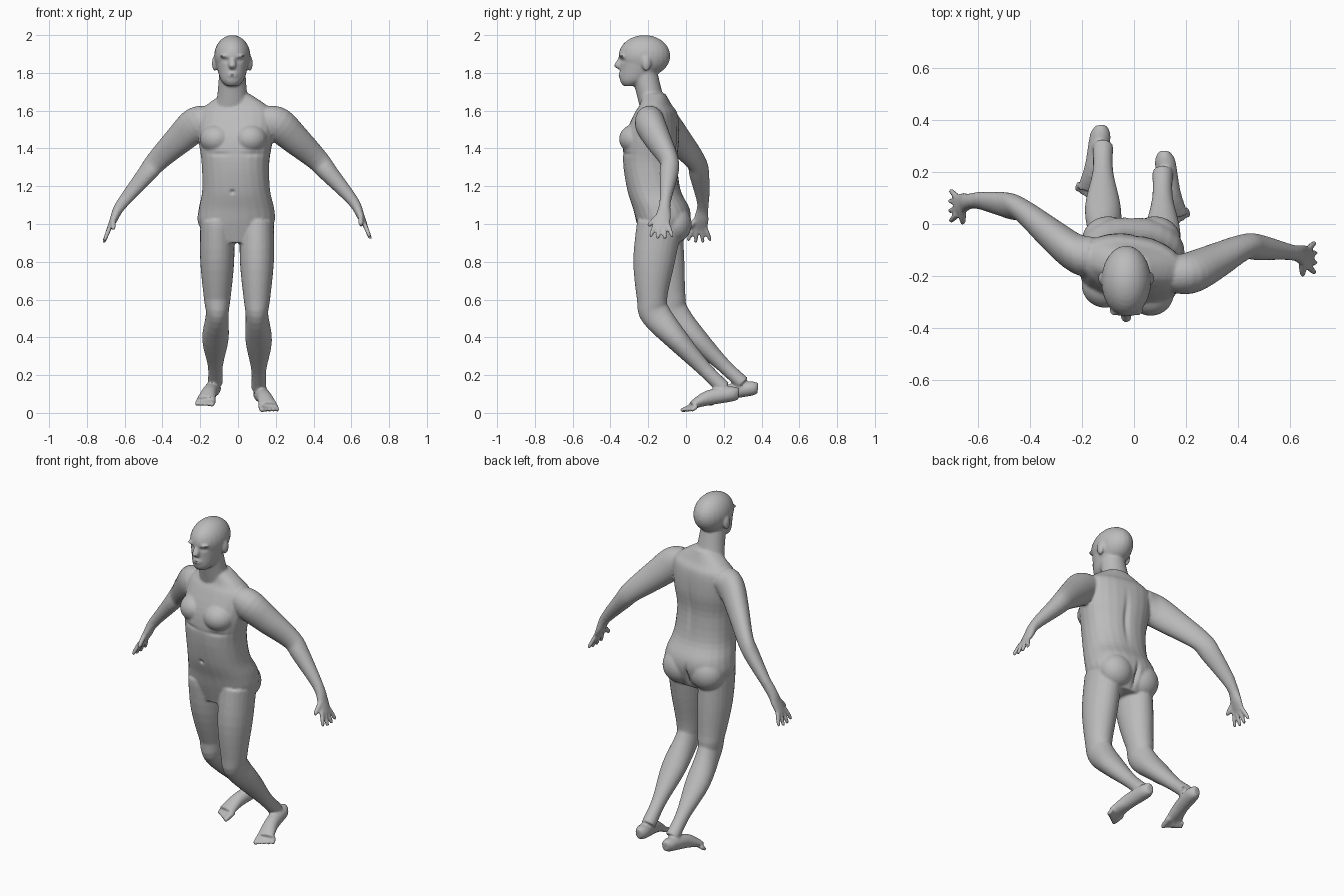
import bpy
import bmesh
import math
from mathutils import Vector, Matrix

cube = bpy.data.objects.get("Cube")
if cube:
    bpy.data.objects.remove(cube, do_unlink=True)

bm = bmesh.new()
X, Y, Z = Vector((1, 0, 0)), Vector((0, 1, 0)), Vector((0, 0, 1))
body_x, head_x = -.01, -.03


def clamp(value):
    return max(0, min(1, value))


# Warps that pose a part
def keep(point):
    return point


def twist(point):
    """Turn the chest so that the right shoulder lies further back."""
    pivot = Vector((body_x, -.17, 0))
    angle = -math.radians(10) * clamp((point.z - 1) / .3)
    return Matrix.Rotation(angle, 3, "Z") @ (point - pivot) + pivot


def right_leg(point):
    back = .1 * clamp((1 - point.z) / .4)
    lift = .03 * clamp((.5 - point.z) / .4)
    return Vector((body_x - point.x, point.y + back, point.z + lift))


def right_arm(point):
    back = .07 + .13 * clamp((point.x - .2) / .4)
    drop = .02 * clamp((point.x - .3) / .3)
    return Vector((body_x - point.x, point.y + back, point.z - drop))


# Shape helpers
def flowing(rows, steps=4):
    """Fill in rings on a smooth curve through the given ones."""
    rows = [Vector(row) for row in rows]
    padded = [rows[0], *rows, rows[-1]]
    result = []
    for before, start, end, after in zip(padded, padded[1:], padded[2:], padded[3:]):
        leave, arrive = (end - before) / 2, (after - start) / 2
        for step in range(steps):
            t = step / steps
            rise = t * t * (3 - 2 * t)
            result.append(start * (1 - rise) + end * rise
                          + leave * (t * (1 - t) ** 2) - arrive * (t * t * (1 - t)))
    return result + [rows[-1]]


def loft(rows, side, warp=keep, power=2, level=False, count=24):
    """Skin a row of rings given as centre x, y, z and two radii."""
    rings = flowing(rows)
    centres = [Vector(ring[:3]) for ring in rings]
    loops = []
    for i, (centre, ring) in enumerate(zip(centres, rings)):
        ahead = centres[min(i + 1, len(rings) - 1)]
        behind = centres[max(i - 1, 0)]
        along = Z if level else (ahead - behind).normalized()
        across = (side - along * side.dot(along)).normalized()
        depth = along.cross(across)
        loop = []
        for k in range(count):
            angle = math.tau * k / count
            c, s = math.cos(angle), math.sin(angle)
            c = math.copysign(abs(c) ** (2 / power), c)
            s = math.copysign(abs(s) ** (2 / power), s)
            point = centre + across * (c * ring[3]) + depth * (s * ring[4])
            loop.append(bm.verts.new(warp(point)))
        loops.append(loop)
    for low, high in zip(loops, loops[1:]):
        for k in range(count):
            j = (k + 1) % count
            bm.faces.new((low[k], low[j], high[j], high[k]))
    bm.faces.new(loops[0][::-1])
    bm.faces.new(loops[-1])


def column(x, rows, warp=keep, power=2):
    """An upright loft of level rings given as y, z and two radii."""
    loft([(x, *row) for row in rows], X, warp, power, level=True)


def ball(centre, radii, warp=keep):
    made = bmesh.ops.create_uvsphere(bm, u_segments=24, v_segments=16, radius=1)
    for vert in made["verts"]:
        vert.co = warp(Vector(centre) + Vector(radii) * vert.co)


def digit(base, reach, radius, side, warp):
    """A finger or toe that narrows to a rounded end."""
    rings = []
    for t, scale in ((0, 1), (.5, 1), (.9, .8), (1, .4)):
        rings.append((*(base + reach * t), radius * scale, radius * scale))
    loft(rings, side, warp, count=12)


# Torso, from crotch to collar
column(body_x, [(-.13, .9, .13, .1),
                (-.12, 1, .2, .14),
                (-.13, 1.08, .2, .15),
                (-.17, 1.18, .18, .14),
                (-.19, 1.33, .18, .14),
                (-.18, 1.46, .2, .14),
                (-.16, 1.58, .2, .11),
                (-.16, 1.63, .16, .08),
                (-.17, 1.69, .07, .06)], twist, 2.3)
for s in (-1, 1):
    ball((body_x + s * .09, -.25, 1.45), (.09, .09, .08), twist)
    ball((body_x + s * .09, -.06, 1), (.1, .09, .1))

# Neck, jaw and skull
column(head_x, [(-.16, 1.6, .1, .08),
                (-.19, 1.68, .08, .07),
                (-.22, 1.8, .07, .07)])
column(head_x, [(-.3, 1.73, .03, .03),
                (-.27, 1.76, .06, .08),
                (-.24, 1.82, .08, .11),
                (-.23, 1.87, .09, .12)])
ball((head_x, -.22, 1.89), (.096, .137, .11))

# Nose, lips, brows and ears
column(head_x, [(-.34, 1.89, .01, .01),
                (-.36, 1.84, .02, .02),
                (-.35, 1.82, .01, .01)])
ball((head_x, -.34, 1.79), (.03, .02, .016))
for s in (-1, 1):
    ball((head_x + s * .036, -.335, 1.89), (.03, .02, .01))
    ball((head_x + s * .093, -.21, 1.85), (.015, .024, .04))

# Legs and feet
for warp in (keep, right_leg):
    loft([(.1, -.14, 1, .09, .12),
          (.1, -.17, .8, .09, .11),
          (.1, -.18, .6, .07, .08),
          (.1, -.16, .52, .06, .08),
          (.11, -.04, .38, .07, .06),
          (.11, .1, .23, .04, .04),
          (.11, .2, .13, .04, .04)], X, warp)
    loft([(.12, .28, .1, .02, .03),
          (.12, .24, .1, .04, .04),
          (.14, .12, .08, .04, .04),
          (.16, .03, .04, .05, .02)], X, warp)
    for k in range(5):
        spread = .02 * (k - 2)
        base = Vector((.16 + spread, .05 + spread / 5, .036))
        reach = Vector((.01, .01 * k - .07, -.025))
        digit(base, reach, .012 if k else .015, X, warp)

# Arms and hands
for warp in (keep, right_arm):
    loft([(.14, -.19, 1.56, .07, .07),
          (.21, -.19, 1.53, .08, .09),
          (.3, -.15, 1.45, .07, .08),
          (.42, -.09, 1.34, .05, .06),
          (.48, -.09, 1.27, .05, .05),
          (.61, -.11, 1.12, .03, .03),
          (.65, -.12, 1.04, .04, .02),
          (.68, -.13, .98, .04, .01)], Y, warp)
    for k in range(4):
        spread = .022 * (k - 1.5)
        length = .07 if k in (0, 3) else .08
        base = Vector((.67, spread - .13, 1))
        digit(base, Vector((.4 * length, spread * .8, -length)), .012, Y, warp)
    digit(Vector((.65, -.14, 1.05)), Vector((0, -.06, -.06)), .014, X, warp)

# Fuse the parts into one skin
bmesh.ops.recalc_face_normals(bm, faces=bm.faces)
mesh = bpy.data.meshes.new("body")
bm.to_mesh(mesh)
bm.free()
body = bpy.data.objects.new("body", mesh)
bpy.context.collection.objects.link(body)
fuse = body.modifiers.new("fuse", "REMESH")
fuse.mode = "VOXEL"
fuse.voxel_size = .007
soften = body.modifiers.new("soften", "SMOOTH")
soften.factor = .5
soften.iterations = 4
graph = bpy.context.evaluated_depsgraph_get()
skin = bpy.data.meshes.new_from_object(body.evaluated_get(graph))
body.modifiers.clear()
body.data = skin

# Sculpted dents: centre, reach and push along y
dents = [((head_x, -.36, 1.79), (.02, .03, .004), .006),      # mouth
         ((head_x, -.32, 1.17), (.01, .06, .01), .014),       # navel
         ((.01, -.04, 1.36), (.015, .08, .13), -.012),        # spine
         ((body_x, .02, .98), (.012, .07, .06), -.02)]        # seat cleft
for s in (-1, 1):
    eye = (head_x + s * .037, -.345, 1.867)
    dents.append((eye, (.02, .03, .01), .013))
    dents.append((eye, (.01, .03, .006), -.007))
    dents.append(((body_x + s * .09, -.32, 1.37), (.06, .07, .01), .006))
for vert in skin.vertices:
    start = vert.co.copy()
    for centre, reach, push in dents:
        far = sum(((a - b) / r) ** 2 for a, b, r in zip(start, centre, reach))
        if far < 9:
            vert.co.y += push * math.exp(-far)

# Plain grey skin
grey = bpy.data.materials.new("plain grey")
grey.use_nodes = True
colour = (.5, .5, .5, 1)
grey.diffuse_color = colour
grey.node_tree.nodes["Principled BSDF"].inputs["Base Color"].default_value = colour
skin.materials.clear()
skin.materials.append(grey)
bpy.ops.object.select_all(action="DESELECT")
body.select_set(True)
bpy.context.view_layer.objects.active = body
bpy.ops.object.shade_smooth_by_angle(angle=math.radians(45))
